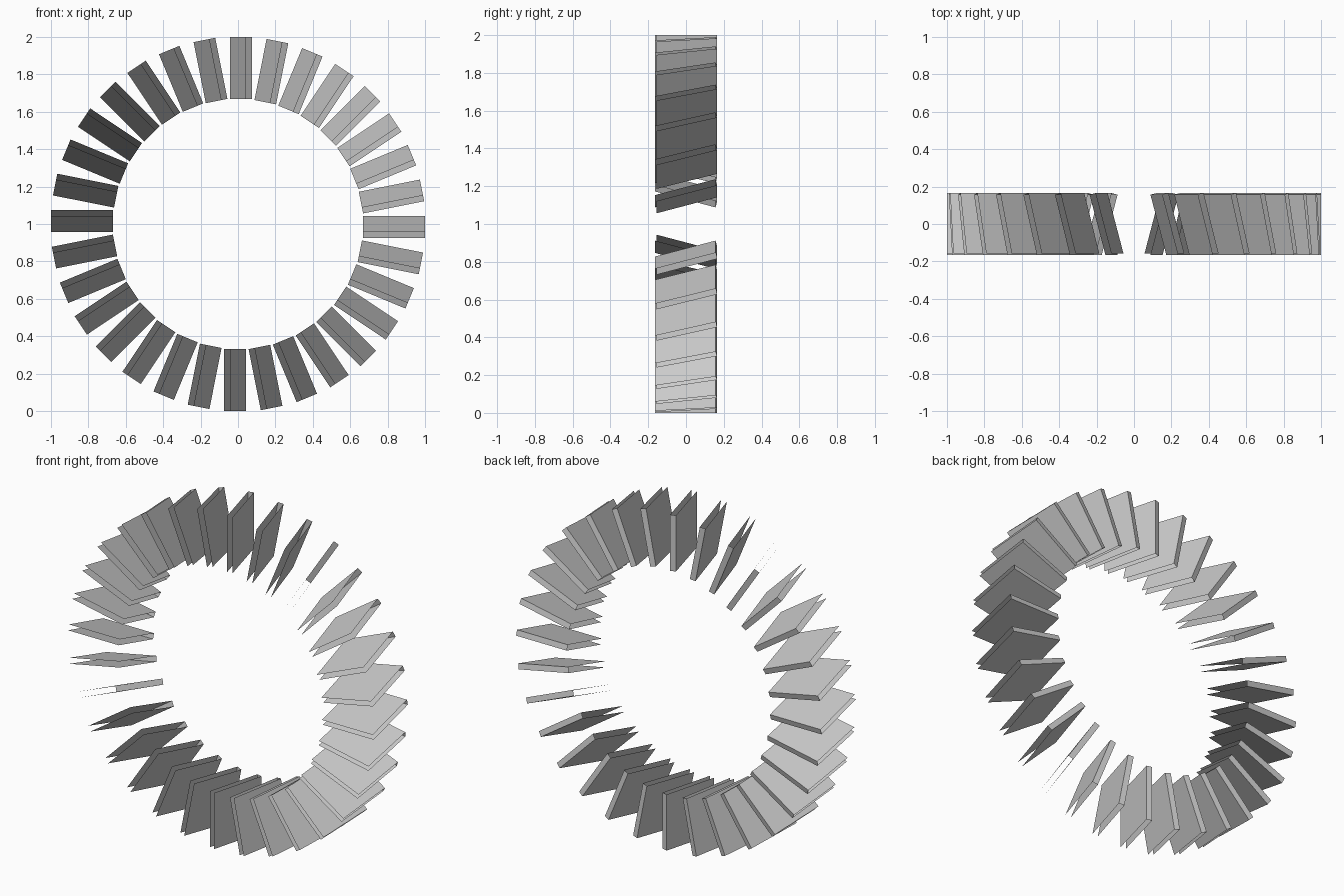
import bpy
from math import radians, tau
from mathutils import Matrix, Vector

if "Cube" in bpy.data.objects:
    bpy.data.objects.remove(bpy.data.objects["Cube"])

BLADES = 32
R_IN, R_OUT = 0.667, 1.0
DEPTH = 0.333
THICK = 0.033
TILT = radians(15)

# Folded sheet blade: two plates joined along the back edge, open at front and ends
profile = [(-DEPTH / 2, 0), (DEPTH / 2, 0), (DEPTH / 2, -THICK), (-DEPTH / 2, -THICK)]
tilt = Matrix.Rotation(TILT, 4, 'X')
verts = [tilt @ Vector((r, y, t)) + Vector((0, -0.0043, 0))
         for r in (R_IN, R_OUT) for y, t in profile]
faces = [(i, i + 4, i + 5, i + 1) for i in range(3)]
mesh = bpy.data.meshes.new("blade")
mesh.from_pydata(verts, [], faces)

# Ring of blades standing upright around the y axis
for i in range(BLADES):
    blade = bpy.data.objects.new(f"blade_{i + 1:02d}", mesh)
    blade.location.z = 1
    blade.rotation_euler.y = -tau * i / BLADES
    bpy.context.collection.objects.link(blade)
